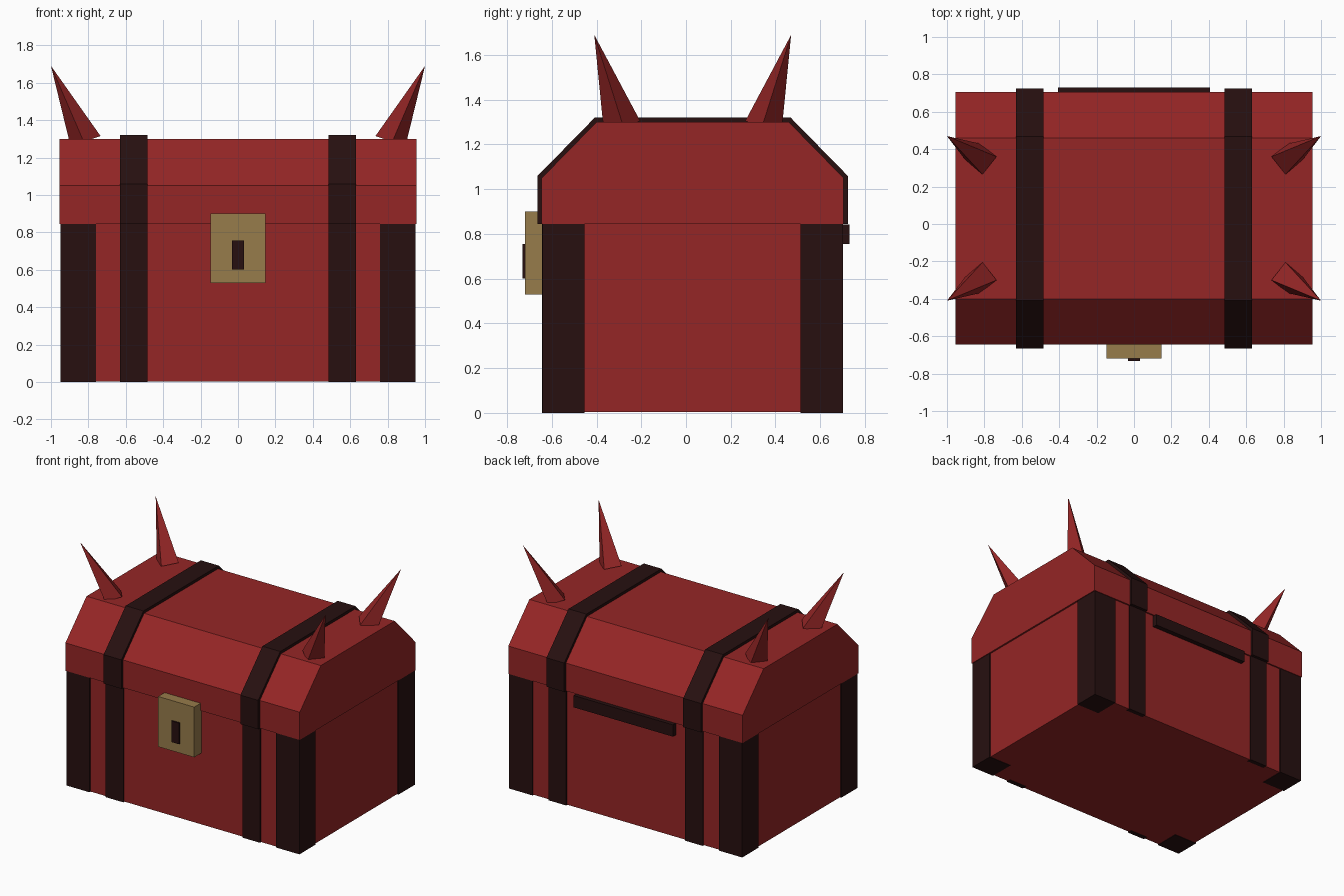
import bpy, bmesh
from mathutils import Vector

cube = bpy.data.objects.get("Cube")
if cube:
    bpy.data.objects.remove(cube, do_unlink=True)


def material(name, r, g, b):
    m = bpy.data.materials.new(name)
    m.use_nodes = True
    m.diffuse_color = (r, g, b, 1)
    m.node_tree.nodes["Principled BSDF"].inputs["Base Color"].default_value = (r, g, b, 1)
    return m


RED = material("deep red", 0.30, 0.019, 0.019)
DARK = material("dark brown", 0.020, 0.005, 0.005)
BRASS = material("aged brass", 0.31, 0.20, 0.07)
MID = 0.03  # depth centre of the chest


def finish(name, bm, mat):
    bmesh.ops.recalc_face_normals(bm, faces=bm.faces)
    mesh = bpy.data.meshes.new(name)
    bm.to_mesh(mesh)
    bm.free()
    mesh.materials.append(mat)
    ob = bpy.data.objects.new(name, mesh)
    bpy.context.collection.objects.link(ob)
    return ob


def box(name, x, y, z, mat):
    """Box from (min, max) ranges."""
    bm = bmesh.new()
    bmesh.ops.create_cube(bm, size=1)
    for v in bm.verts:
        v.co = Vector([(lo + hi) / 2 + c * (hi - lo) for c, (lo, hi) in zip(v.co, (x, y, z))])
    return finish(name, bm, mat)


def mirrored(side, lo, hi):
    return (lo, hi) if side > 0 else (-hi, -lo)


def around(side, lo, hi):
    a, b = mirrored(side, lo, hi)
    return (MID + a, MID + b)


def arch(name, x, grow, mat):
    """Bevelled lid profile extruded along x."""
    half = [(0.675 + grow, 0.845), (0.675 + grow, 1.05 + grow * 0.4), (0.43 + grow * 0.4, 1.30 + grow)]
    profile = [(MID + y, z) for y, z in half] + [(MID - y, z) for y, z in reversed(half)]
    bm = bmesh.new()
    face = bm.faces.new([bm.verts.new((x[0], y, z)) for y, z in profile])
    out = bmesh.ops.extrude_face_region(bm, geom=[face])
    verts = [g for g in out["geom"] if isinstance(g, bmesh.types.BMVert)]
    bmesh.ops.translate(bm, verts=verts, vec=(x[1] - x[0], 0, 0))
    return finish(name, bm, mat)


def horn(name, sx, sy):
    """Four-sided spike leaning outwards to the corner."""
    base = [(0.735, 0.33, 1.315), (0.81, 0.235, 1.305), (0.9, 0.31, 1.28), (0.825, 0.4, 1.285)]
    bm = bmesh.new()
    ring = [bm.verts.new((sx * x, MID + sy * y, z)) for x, y, z in base]
    tip = bm.verts.new((sx, MID + sy * 0.44, 1.69))
    bm.faces.new(ring)
    for i in range(4):
        bm.faces.new((ring[i], ring[(i + 1) % 4], tip))
    return finish(name, bm, RED)


# Chest body and lid
box("body", (-0.942, 0.942), (MID - 0.664, MID + 0.664), (0.003, 0.845), RED)
arch("lid", (-0.955, 0.955), 0, RED)

# Straps, corner guards and horns
for sx, side in ((1, "left"), (-1, "right")):
    strap_x = mirrored(sx, 0.485, 0.63)
    arch("lid_strap_" + side, strap_x, 0.02, DARK)
    for sy, end in ((-1, "front"), (1, "back")):
        box(f"body_strap_{end}_{side}", strap_x, around(sy, 0.64, 0.673), (0, 0.845), DARK)
        box(f"corner_guard_{end}_{side}", mirrored(sx, 0.76, 0.95),
            around(sy, 0.483, 0.672), (0, 0.844), DARK)
        horn(f"horn_{end}_{side}", sx, sy)

# Lock and hinge
box("lock_plate", (-0.147, 0.147), (-0.72, -0.63), (0.53, 0.90), BRASS)
box("keyhole", (-0.031, 0.031), (-0.732, -0.715), (0.60, 0.755), DARK)
box("hinge", (-0.405, 0.405), (0.68, 0.73), (0.755, 0.842), DARK)
